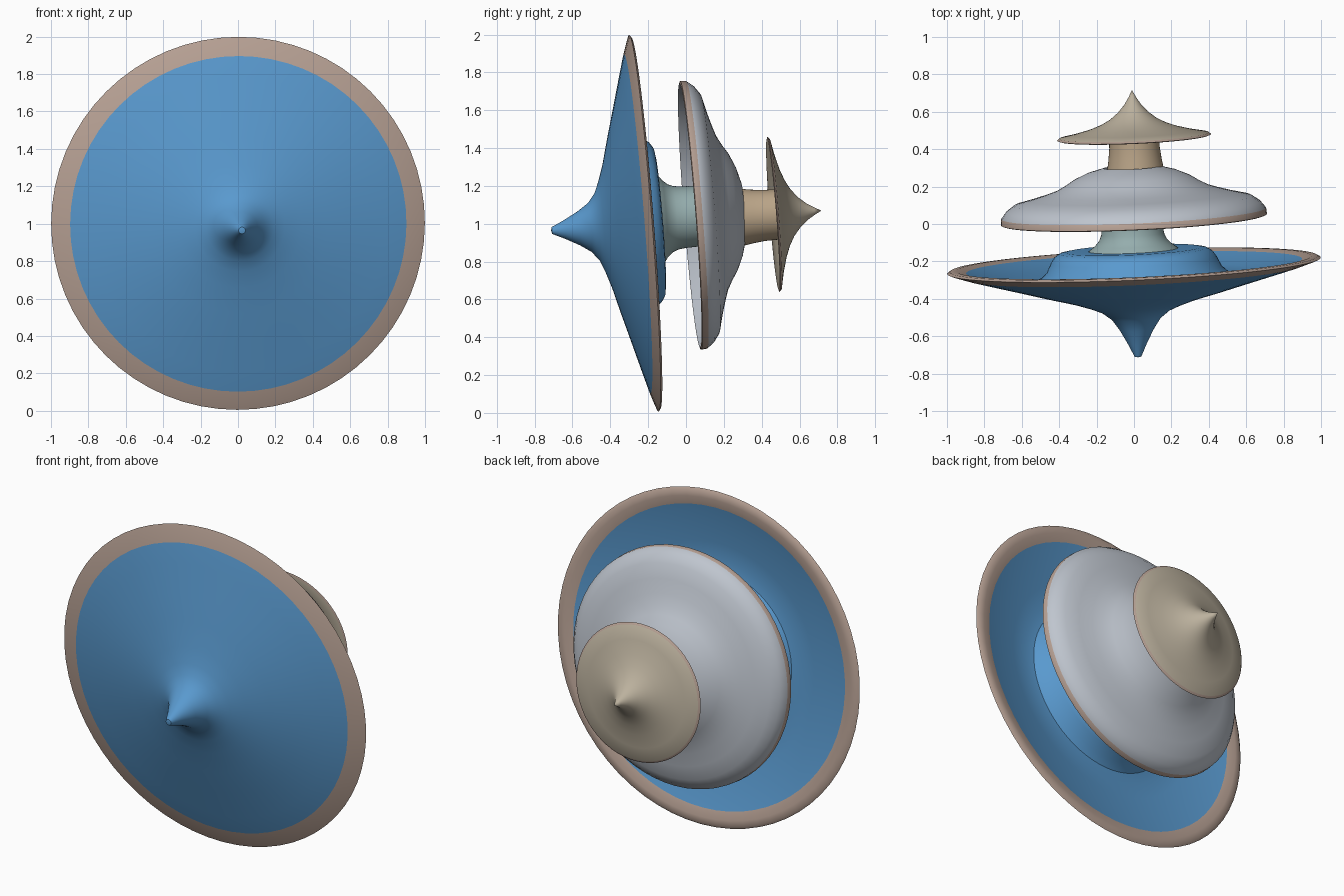
import bpy, bmesh, math
from mathutils import Vector

# All parts are lathed around one slightly tilted axis (pointing to the back)
AXIS = Vector((-0.044, 1.0, 0.078)).normalized()
ROT = AXIS.to_track_quat('Z', 'Y')
SIDES = 64


def material(name, rgb):
    m = bpy.data.materials.new(name)
    m.diffuse_color = (*rgb, 1)
    return m


BLUE = material("sky_blue", (0.10, 0.32, 0.62))
CLOUD = material("cloud_grey", (0.52, 0.56, 0.62))
RIM = material("rim_mixed", (0.48, 0.36, 0.30))
STEM = material("stem_mixed", (0.30, 0.42, 0.42))
NECK = material("neck_tan", (0.50, 0.38, 0.25))
SAND = material("sand", (0.50, 0.44, 0.34))


def lathe(name, centre, profile, mats, rim_from=None):
    """Revolve (radius, height) points; faces beyond rim_from use the 2nd material."""
    bm = bmesh.new()
    rings = []
    for r, h in profile:
        if r == 0:
            rings.append([bm.verts.new((0, 0, h))] * SIDES)
        else:
            rings.append([bm.verts.new((r * math.cos(a), r * math.sin(a), h))
                          for a in (2 * math.pi * i / SIDES for i in range(SIDES))])
    for k, (low, high) in enumerate(zip(rings, rings[1:])):
        for i in range(SIDES):
            j = (i + 1) % SIDES
            corners = list(dict.fromkeys((low[i], low[j], high[j], high[i])))
            f = bm.faces.new(corners)
            if rim_from and min(profile[k][0], profile[k + 1][0]) >= rim_from:
                f.material_index = 1
    bmesh.ops.recalc_face_normals(bm, faces=bm.faces[:])
    me = bpy.data.meshes.new(name)
    bm.to_mesh(me)
    bm.free()
    for m in mats:
        me.materials.append(m)
    ob = bpy.data.objects.new(name, me)
    ob.location = centre
    ob.rotation_mode = 'QUATERNION'
    ob.rotation_quaternion = ROT
    bpy.context.collection.objects.link(ob)
    bpy.ops.object.select_all(action='DESELECT')
    ob.select_set(True)
    bpy.context.view_layer.objects.active = ob
    bpy.ops.object.shade_smooth_by_angle(angle=math.radians(35))
    return ob


# Large front disc with pointed tip; its back is a dish with a raised hub
lathe("large_disc", (0, -0.223, 1.002), [
    (0, -0.492), (0.018, -0.488), (0.05, -0.42), (0.09, -0.345), (0.13, -0.286),
    (0.18, -0.247), (0.24, -0.222), (0.33, -0.192), (0.47, -0.155), (0.62, -0.113),
    (0.79, -0.066), (0.90, -0.035), (0.97, -0.012), (1.0, 0.0), (0.985, 0.010),
    (0.95, 0.012), (0.90, -0.002), (0.80, -0.026), (0.67, -0.052), (0.57, -0.066),
    (0.51, -0.06), (0.47, -0.022), (0.445, 0.03), (0.425, 0.06), (0.395, 0.08),
    (0.36, 0.086), (0.24, 0.086)], [BLUE, RIM], 0.89)

# Flared stem running up inside the hollow dome
lathe("stem", (0, -0.223, 1.018), [
    (0.24, 0.082), (0.235, 0.09), (0.205, 0.112), (0.18, 0.14),
    (0.168, 0.17), (0.163, 0.21), (0.16, 0.30), (0.155, 0.50)], [STEM])

# Middle dome, a hollow shell
lathe("middle_dome", (0, 0.012, 1.043), [
    (0.15, 0.273), (0.235, 0.250), (0.30, 0.221), (0.40, 0.163), (0.54, 0.119),
    (0.62, 0.097), (0.67, 0.06), (0.69, 0.015), (0.70, 0.008), (0.712, 0.012), (0.709, 0.045),
    (0.68, 0.082), (0.635, 0.114), (0.55, 0.135), (0.47, 0.158), (0.41, 0.178),
    (0.36, 0.205), (0.31, 0.237), (0.235, 0.270), (0.15, 0.293)],
    [CLOUD, RIM], 0.695)

# Neck between the dome and the small back disc
lathe("neck", (0, 0.467, 1.048), [
    (0.152, -0.18), (0.142, -0.12), (0.135, -0.06), (0.132, 0.06)], [NECK])

# Small back disc with concave pointed cap, hollow below
lathe("small_disc", (0, 0.467, 1.05), [
    (0.13, 0.075), (0.18, 0.05), (0.235, 0.03), (0.32, 0.008), (0.40, -0.008),
    (0.412, -0.004), (0.40, 0.006), (0.32, 0.022),
    (0.235, 0.045), (0.175, 0.068), (0.125, 0.095), (0.08, 0.132), (0.045, 0.172),
    (0.02, 0.212), (0, 0.25)], [SAND, RIM], 0.395)
